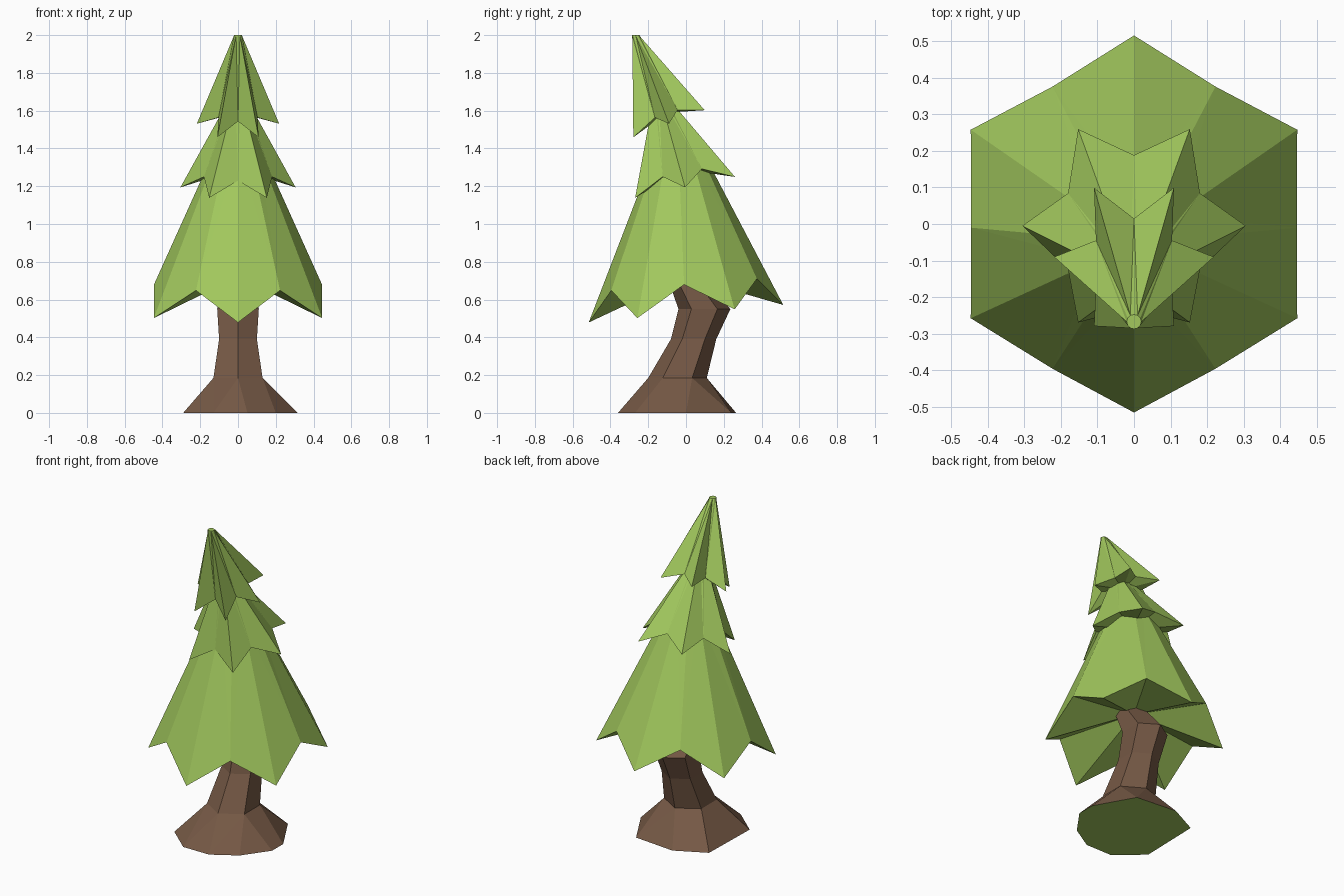
import bpy, bmesh
from math import cos, sin, radians

if "Cube" in bpy.data.objects:
    bpy.data.objects.remove(bpy.data.objects["Cube"])


def material(name, color):
    m = bpy.data.materials.new(name)
    m.diffuse_color = color
    m.use_nodes = True
    m.node_tree.nodes["Principled BSDF"].inputs["Base Color"].default_value = m.diffuse_color
    return m


green = material("leaf_green", (0.36, 0.58, 0.11, 1))
brown = material("bark_brown", (0.18, 0.10, 0.06, 1))


def finish(name, bm, mats):
    bmesh.ops.recalc_face_normals(bm, faces=bm.faces)
    me = bpy.data.meshes.new(name)
    bm.to_mesh(me)
    bm.free()
    for m in mats:
        me.materials.append(m)
    ob = bpy.data.objects.new(name, me)
    bpy.context.collection.objects.link(ob)


def bridge(bm, a, b):
    n = len(a)
    for i in range(n):
        j = (i + 1) % n
        bm.faces.new((a[i], a[j], b[j], b[i]))


# Foliage tier: tilted zigzag hem drawn up to a small ring.
# tip, valley = (centre y, radius, z at y=0, tilt); top = (centre y, radius, z)
def tier(name, start, tip, valley, top, under):
    bm = bmesh.new()
    hem, crown = [], []
    for i in range(12):
        a = radians(start + 30 * i)
        cy, r, z, tilt = valley if i % 2 else tip
        y = cy + r * sin(a)
        hem.append(bm.verts.new((r * cos(a), y, z + tilt * y)))
        ty, tr, tz = top
        crown.append(bm.verts.new((tr * cos(a), ty + tr * sin(a), tz)))
    bridge(bm, hem, crown)
    bm.faces.new(crown)
    centre = bm.verts.new(under)
    for i in range(12):
        bm.faces.new((hem[i], centre, hem[(i + 1) % 12]))
    bmesh.ops.triangulate(bm, faces=[f for f in bm.faces if len(f.verts) == 4])
    finish(name, bm, [green])


tier("lower_foliage", 30, (0, 0.515, 0.525, 0.09), (-0.01, 0.445, 0.68, 0.08),
     (-0.04, 0.12, 1.40), (0, 0, 0.72))
tier("middle_foliage", 0, (-0.005, 0.305, 1.195, 0.21), (-0.02, 0.208, 1.275, 0.2),
     (-0.145, 0.025, 1.70), (0, -0.02, 1.29))
tier("top_foliage", 0, (-0.09, 0.218, 1.565, 0.38), (-0.105, 0.12, 1.618, 0.33),
     (-0.267, 0.02, 2.0), (0, -0.10, 1.59))

# Bent six-sided trunk: (y front, y back, half width, z)
RINGS = [(-0.20, 0.11, 0.13, 0.185), (-0.08, 0.16, 0.10, 0.39),
         (-0.04, 0.235, 0.11, 0.55), (-0.11, 0.06, 0.10, 0.75)]


def hex_points(y0, y1, w, z):
    return [(w / cos(radians(30)) * cos(radians(a)),
             (y0 + y1) / 2 + (y1 - y0) / 2 * sin(radians(a)), z)
            for a in range(30, 390, 60)]


bm = bmesh.new()
loops = [[bm.verts.new(p) for p in hex_points(*r)] for r in RINGS]
for a, b in zip(loops, loops[1:]):
    bridge(bm, a, b)
bm.faces.new(loops[-1])
finish("trunk", bm, [brown])

# Flared root base, with a green underside
BASE = [(0.315, -0.11), (0.20, -0.27), (0.05, -0.36), (-0.13, -0.36), (-0.29, -0.22),
        (-0.28, 0.17), (-0.09, 0.265), (0.18, 0.24), (0.315, 0.0)]
bm = bmesh.new()
for x, y in BASE:
    bm.verts.new((x, y, 0))
for p in hex_points(*RINGS[0]):
    bm.verts.new(p)
bmesh.ops.convex_hull(bm, input=bm.verts)
bm.normal_update()
top = [f for f in bm.faces if all(v.co.z > 0.1 for v in f.verts)]
bmesh.ops.delete(bm, geom=top, context='FACES')
for f in bm.faces:
    if all(v.co.z < 0.01 for v in f.verts):
        f.material_index = 1
finish("root_flare", bm, [brown, green])
